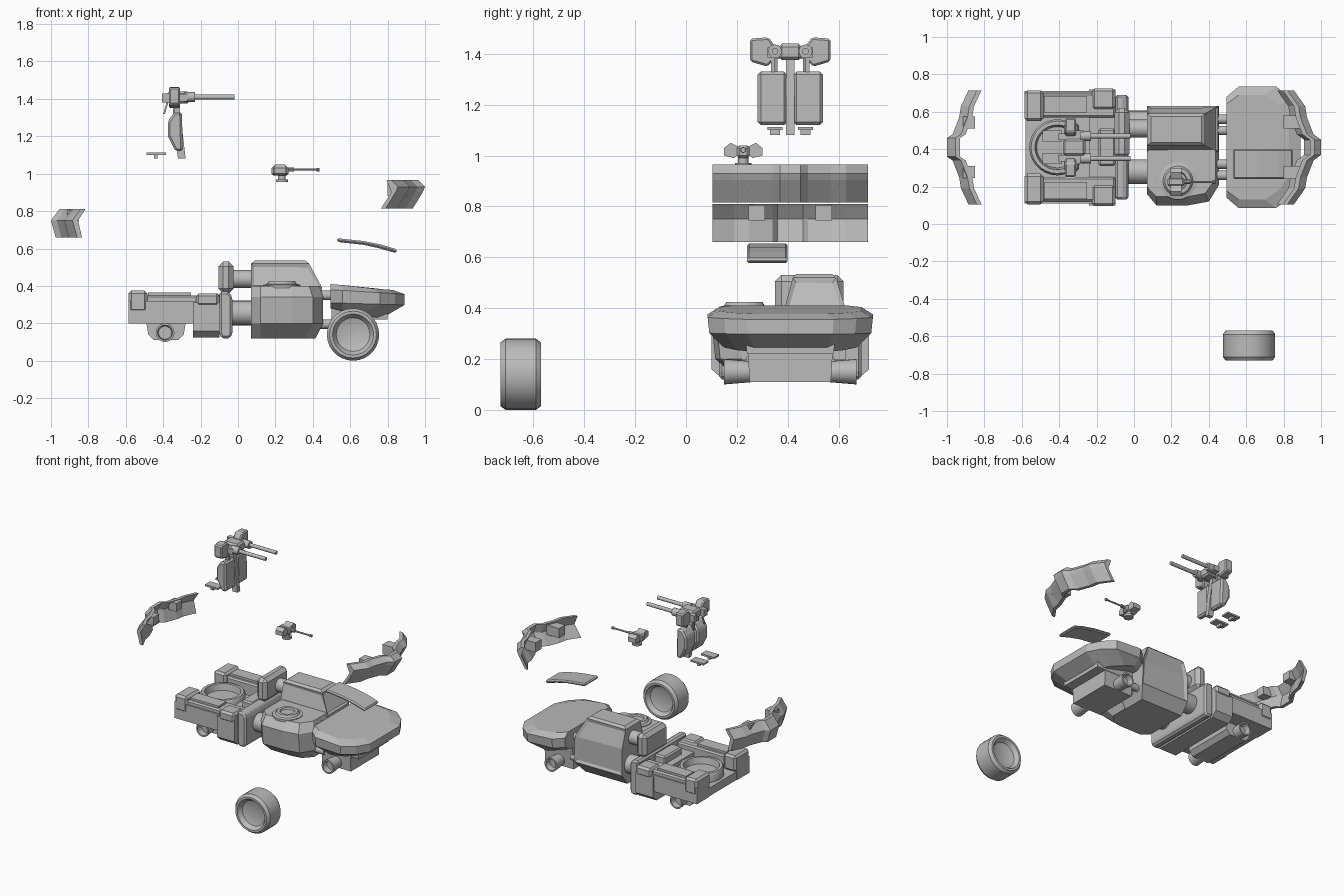
import bpy, bmesh
from math import radians, cos, sin, tau
from mathutils import Vector

if "Cube" in bpy.data.objects:
    bpy.data.objects.remove(bpy.data.objects["Cube"])

CENTRE_Y = .41          # every part is modelled around the vehicle's centre line
gray = bpy.data.materials.new("plain_gray")
gray.use_nodes = True
gray.diffuse_color = (.5, .5, .5, 1)
gray.node_tree.nodes["Principled BSDF"].inputs["Base Color"].default_value = (.5, .5, .5, 1)


def finish(name, bm, mirror=False, bevel=0, smooth=False):
    bmesh.ops.recalc_face_normals(bm, faces=bm.faces)
    mesh = bpy.data.meshes.new(name)
    bm.to_mesh(mesh)
    bm.free()
    mesh.materials.append(gray)
    if smooth:
        mesh.shade_smooth()
        mesh.set_sharp_from_angle(angle=radians(35))
    obj = bpy.data.objects.new(name, mesh)
    obj.location.y = CENTRE_Y
    bpy.context.collection.objects.link(obj)
    if bevel:
        mod = obj.modifiers.new("chamfer", 'BEVEL')
        mod.width, mod.segments = bevel, 1
    if mirror:
        mod = obj.modifiers.new("mirror", 'MIRROR')
        mod.use_axis = (False, True, False)
    return obj


def loft_mesh(rings, closed=False):
    bm = bmesh.new()
    loops = [[bm.verts.new(p) for p in ring] for ring in rings]
    count = len(loops[0])
    pairs = list(zip(loops, loops[1:]))
    if closed:
        pairs.append((loops[-1], loops[0]))
    for low, high in pairs:
        for i in range(count):
            j = (i + 1) % count
            bm.faces.new((low[i], low[j], high[j], high[i]))
    if not closed:
        bm.faces.new(loops[0])
        bm.faces.new(loops[-1])
    return bm


def loft(name, rings, **options):
    return finish(name, loft_mesh(rings), **options)


def box(name, x, y, z, **options):
    ring = lambda h: [(x[0], y[0], h), (x[1], y[0], h), (x[1], y[1], h), (x[0], y[1], h)]
    return loft(name, [ring(z[0]), ring(z[1])], **options)


def side_prism(name, outline, y, **options):
    """Outline in x and z, extruded across the vehicle."""
    return loft(name, [[(x, side, z) for x, z in outline] for side in y], **options)


def front_prism(name, outline, x, **options):
    """Outline in y and z, extruded along the vehicle."""
    return loft(name, [[(end, y, z) for y, z in outline] for end in x], **options)


def lathe(name, axis, centre, profile, sides=24, **options):
    """Profile of (position along axis, radius) pairs turned round an axis."""
    def point(along, radius, turn):
        u, v = radius * cos(turn), radius * sin(turn)
        offset = {"x": (along, u, v), "y": (u, along, v), "z": (u, v, along)}[axis]
        return Vector(centre) + Vector(offset)
    rings = [[point(a, r, tau * i / sides) for i in range(sides)] for a, r in profile]
    return loft(name, rings, smooth=True, **options)


def rod(name, axis, centre, radius, length, **options):
    return lathe(name, axis, centre, [(0, radius), (length, radius)], **options)


# Loose wheel with dished faces
half_wheel = [(.04, .06), (.05, .09), (.08, .11), (.08, .125), (.06, .14)]
lathe("wheel", "y", (.615, -1.06, .14),
      [(-a, r) for a, r in half_wheel] + [(a, r) for a, r in reversed(half_wheel)], sides=28)


# Hood: plan outline stacked at several heights
def hood_ring(lift, shrink, drop, front=0):
    plan = [(.495, .27), (.56, .325), (.76, .325), (.84, .26), (.89, .17)]
    half = [(x - front * (x > .7), y * shrink, lift - drop * (x - .49)) for x, y in plan]
    return half + [(x, -y, z) for x, y, z in reversed(half)]


loft("hood", [hood_ring(.28, .8, .13, .12), hood_ring(.31, .98, .03),
              hood_ring(.38, 1, .06), hood_ring(.41, .86, .08, .06)])
front_prism("grille_block", [(-.18, .3), (-.17, .22), (.17, .22), (.18, .3)], (.5, .8))
front_prism("front_axle_block", [(-.17, .28), (-.16, .11), (.16, .11), (.17, .28)], (.5, .73))

# Axles and hollow hubs
side_prism("rear_axle_block", [(-.49, .2), (-.28, .2), (-.29, .14), (-.32, .11), (-.45, .11), (-.48, .14)],
           (-.19, .19))
for end, x in (("front", .615), ("rear", -.39)):
    lathe(end + "_hub", "y", (x, .14, .15),
          [(0, .04), (.12, .05), (.12, .04), (.08, .035)], mirror=True)

# Low right half of the cabin with rounded plan
plan = [(.07, -.01), (.455, -.01), (.455, -.2), (.4, -.29), (.29, -.31), (.12, -.31), (.07, -.25)]


def belly_ring(height, scale, front=0):
    return [(x - front * (x > .3), y * scale, height) for x, y in plan]


loft("cabin_right_body", [belly_ring(.12, .65, .04), belly_ring(.2, .95),
                          belly_ring(.34, 1), belly_ring(.4, .85, .02)])


# Tall left half of the cabin with inset windows
def cab_ring(z, back, front, right, left):
    return [(back, right, z), (front, right, z), (front, left, z), (back, left, z)]


cab = loft_mesh([cab_ring(.12, .07, .41, -.02, .16), cab_ring(.2, .07, .455, -.02, .22),
                 cab_ring(.39, .07, .45, -.025, .22), cab_ring(.52, .07, .38, .01, .18),
                 cab_ring(.535, .09, .36, .025, .165)])
bmesh.ops.recalc_face_normals(cab, faces=cab.faces)
cab.normal_update()
upper = [f for f in cab.faces if .4 < f.calc_center_median().z < .5]
panes = [f for f in upper if f.normal.y < -.5 or f.normal.x > .5]
bmesh.ops.inset_individual(cab, faces=panes, thickness=.022, depth=-.01)
door = [f for f in cab.faces if f.normal.y > .7 and .2 < f.calc_center_median().z < .5]
bmesh.ops.inset_region(cab, faces=door, thickness=.025, depth=-.01)
finish("cabin_left_body", cab)

# Gun mount hatch on the cabin
lathe("hatch", "z", (.235, -.18, .39), [(0, .1), (.015, .1), (.02, .08), (.035, .07), (.035, .05), (.025, .045)])

# Couplings between the body sections
for name, y, z, radius in (("upper", .1, .437, .048), ("right", -.13, .255, .066), ("left", .13, .255, .066)):
    rod(name + "_rear_coupling", "x", (-.04, y, z), radius, .14)
for name, z in (("upper", .35), ("lower", .195)):
    for y in (.09, .15):
        rod(name + "_front_coupling", "x", (.44, y, z), .025, .08, sides=12, mirror=True)

# Rear bulkhead and its tower
side_prism("bulkhead", [(-.1, .15), (-.09, .12), (-.04, .12), (-.03, .15), (-.03, .34), (-.05, .37), (-.1, .37)],
           (-.28, .28), bevel=.012)
box("bulkhead_tower", x=(-.105, -.025), y=(-.06, .21), z=(.36, .53), bevel=.025)

# Cargo bed
box("bed_floor", x=(-.58, -.1), y=(-.25, .25), z=(.2, .26))
box("bed_side", x=(-.585, -.1), y=(.16, .3), z=(.2, .32), mirror=True)
box("bed_rail", x=(-.5, -.1), y=(.16, .29), z=(.31, .35), mirror=True, bevel=.01)
box("rail_panel", x=(-.48, -.25), y=(.185, .275), z=(.34, .365), mirror=True)
box("tail_block", x=(-.585, -.485), y=(.14, .305), z=(.26, .375), mirror=True, bevel=.015)
front_prism("bed_front_box", [(-.31, .31), (-.31, .16), (-.27, .125), (.27, .125), (.31, .16), (.31, .31)],
            (-.24, -.1))
box("side_cover", x=(-.225, -.1), y=(.2, .315), z=(.29, .36), mirror=True, bevel=.015)
box("bed_seat", x=(-.19, -.1), y=(-.1, .1), z=(.3, .36), bevel=.01)
lathe("turret_ring", "z", (-.41, 0, .25), [(0, .15), (.06, .15), (.075, .14), (.075, .12), (.03, .11)], sides=28)

# Loose curved hood panel
side_prism("hood_panel", [(.53, .655), (.67, .64), (.77, .62), (.85, .595), (.845, .575), (.76, .6), (.67, .62), (.53, .635)],
           (-.17, -.01), bevel=.008)


# Loose bumpers: one cross-section carried along a bent plan
def bumper(name, direction, section, path):
    half = [[(direction * (x + out), y, z) for out, z in section] for y, x in path]
    other = [[(x, -y, z) for x, y, z in ring] for ring in reversed(half)]
    loft(name, half + other)


bumper("front_bumper", 1, [(0, .965), (.035, .93), (.025, .905), (-.03, .815), (-.055, .815), (0, .9), (-.025, .965)],
       [(.305, .82), (.22, .88), (.16, .89), (.07, .925), (.04, .965)])
bumper("rear_bumper", -1, [(0, .81), (.045, .75), (.02, .66), (-.005, .66), (.015, .75), (-.025, .81)],
       [(.305, .84), (.22, .88), (.16, .89), (.07, .925), (.05, .955)])
box("front_bumper_tab", x=(.8, .9), y=(.1, .17), z=(.88, .95), mirror=True)
box("rear_bumper_tab", x=(-.915, -.85), y=(.1, .165), z=(.745, .805), mirror=True)

# Loose twin gun with seat back, post and pedals
side_prism("gun_backrest", [(-.34, 1.33), (-.3, 1.33), (-.295, 1.12), (-.335, 1.12), (-.375, 1.2), (-.375, 1.28)],
           (.012, .128), mirror=True, bevel=.012)
side_prism("gun_post", [(-.35, 1.39), (-.32, 1.39), (-.3, 1.25), (-.28, 1.08), (-.32, 1.08), (-.34, 1.2)],
           (-.016, .016))
front_prism("gun_shield", [(.158, 1.46), (.085, 1.465), (.06, 1.43), (.06, 1.38), (.09, 1.35), (.158, 1.37)],
            (-.37, -.31), mirror=True, bevel=.008)
box("gun_arm", x=(-.34, -.31), y=(.06, .075), z=(1.32, 1.4), mirror=True)
box("gun_body", x=(-.38, -.26), y=(-.045, .045), z=(1.375, 1.44), bevel=.012)
box("gun_crossbar", x=(-.36, -.27), y=(-.09, .09), z=(1.385, 1.425))
box("gun_grip", x=(-.405, -.36), y=(.04, .075), z=(1.38, 1.43), mirror=True)
side_prism("gun_lever", [(-.38, 1.39), (-.37, 1.39), (-.39, 1.32), (-.4, 1.32)], (.05, .06), mirror=True)
lathe("gun_barrel", "x", (-.29, .06, 1.41),
      [(0, .027), (.06, .027), (.06, .013), (.27, .013)], sides=12, mirror=True)
box("pedal", x=(-.49, -.385), y=(.03, .09), z=(1.1, 1.112), mirror=True)
box("pedal_peg", x=(-.45, -.43), y=(.04, .08), z=(1.08, 1.1), mirror=True)

# Loose small gun
for name, side in (("left", 1), ("right", -1)):
    middle = -.185
    pod = [(.018, 1.01), (.035, .99), (.075, 1), (.075, 1.03), (.05, 1.05), (.018, 1.035)]
    front_prism(name + "_small_gun_pod", [(middle + side * y, z) for y, z in pod], (.195, .255))
box("small_gun_body", x=(.18, .27), y=(-.21, -.16), z=(.99, 1.04), bevel=.01)
lathe("small_gun_mount", "z", (.235, -.185, .955), [(0, .033), (.015, .033), (.015, .02), (.04, .02)], sides=16)
lathe("small_gun_barrel", "x", (.26, -.185, 1.022),
      [(0, .012), (.04, .012), (.04, .006), (.16, .006), (.16, .01), (.175, .01)], sides=10)
